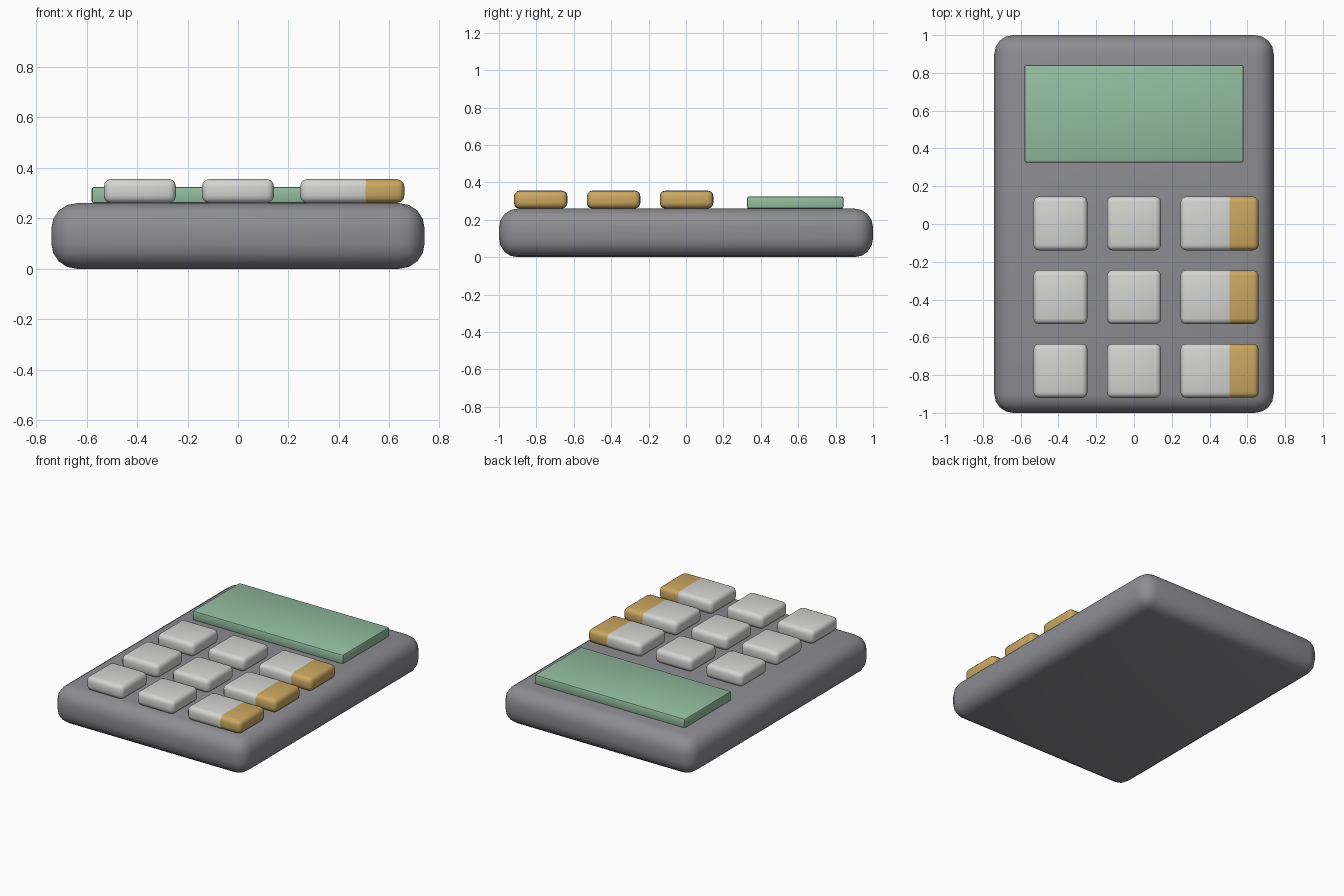
import bpy
import math

old = bpy.data.objects.get("Cube")
if old:
    bpy.data.objects.remove(old, do_unlink=True)


def make_material(name, rgb):
    mat = bpy.data.materials.new(name)
    mat.use_nodes = True
    color = (*rgb, 1.0)
    mat.diffuse_color = color
    mat.node_tree.nodes["Principled BSDF"].inputs["Base Color"].default_value = color
    return mat


def rounded_box(name, center, size, radius, segments, mat):
    bpy.ops.mesh.primitive_cube_add(size=1, location=center)
    obj = bpy.context.object
    obj.name = name
    obj.scale = size
    bpy.ops.object.transform_apply(location=False, rotation=False, scale=True)
    bevel = obj.modifiers.new("rounding", "BEVEL")
    bevel.width = radius
    bevel.segments = segments
    bpy.ops.object.modifier_apply(modifier=bevel.name)
    bpy.ops.object.shade_smooth_by_angle(angle=math.radians(40))
    obj.data.materials.append(mat)
    return obj


grey = make_material("body grey", (0.27, 0.27, 0.29))
green = make_material("screen green", (0.29, 0.51, 0.35))
white = make_material("key white", (0.66, 0.66, 0.65))
amber = make_material("key amber", (0.60, 0.39, 0.12))

# Case and display
rounded_box("body", (0, 0, 0.13), (1.48, 2, 0.26), 0.1, 4, grey)
rounded_box("screen", (0, 0.584, 0.292), (1.16, 0.515, 0.066), 0.01, 2, green)

# Keypad: three columns of white keys, amber keys overlapping the last column
KEY = 0.286
for row in range(3):
    y = 0.003 - 0.39 * row
    for col in range(3):
        rounded_box(f"key_{row + 1}_{col + 1}", (0.389 * (col - 1), y, 0.308),
                    (KEY, KEY, 0.096), 0.03, 3, white)
    # Slightly smaller, so the white key covers the shared surface
    rounded_box(f"function_key_{row + 1}", (0.517, y, 0.308),
                (KEY, KEY - 0.002, 0.094), 0.03, 3, amber)
